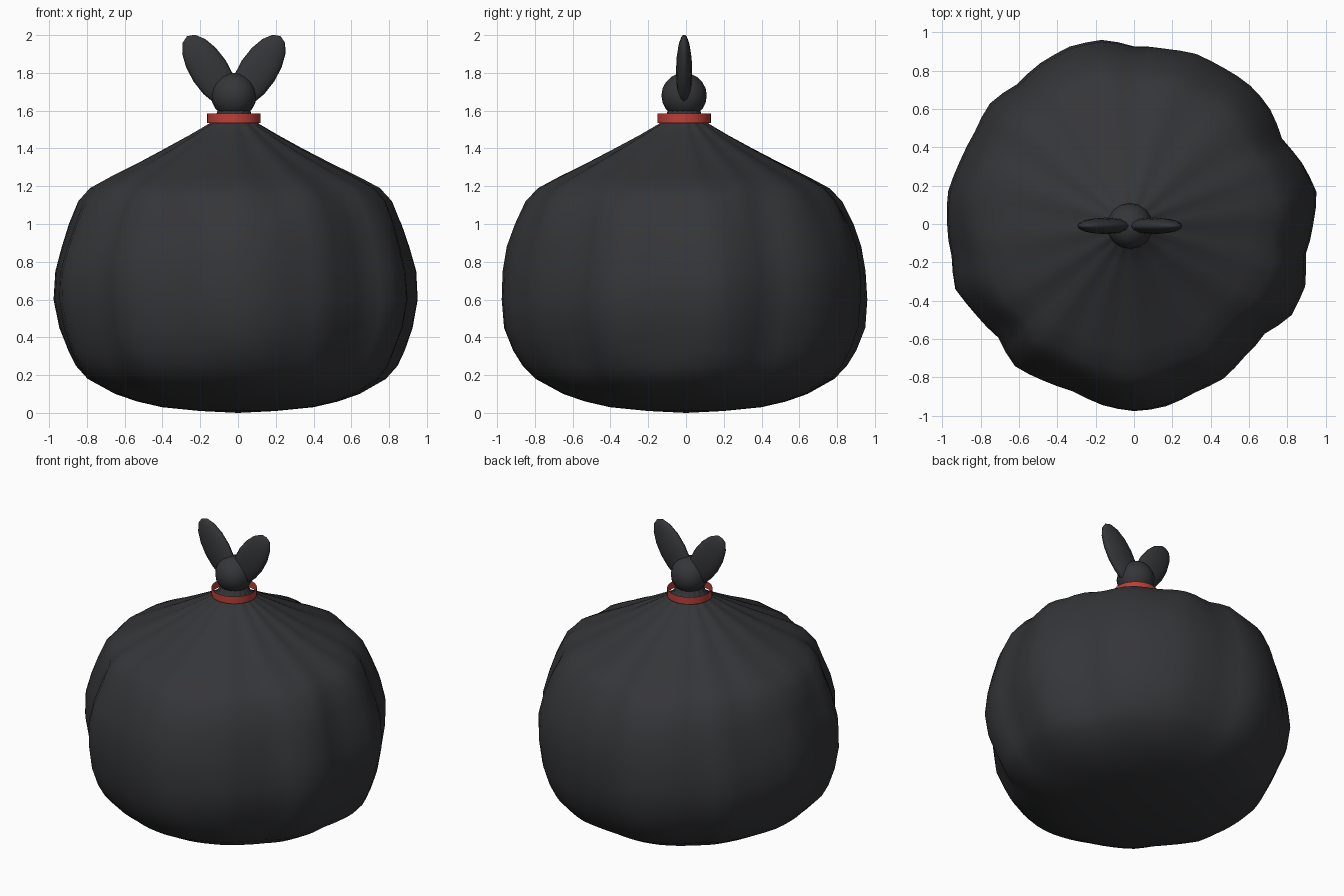
import bpy, bmesh
from math import sin, cos, pi, radians

if "Cube" in bpy.data.objects:
    bpy.data.objects.remove(bpy.data.objects["Cube"])

CX, CY = -0.022, -0.01          # axis of the tied neck


def paint(obj, name, col):
    m = bpy.data.materials.new(name)
    m.diffuse_color = col
    m.use_nodes = True
    m.node_tree.nodes["Principled BSDF"].inputs["Base Color"].default_value = m.diffuse_color
    obj.data.materials.append(m)


def smooth(obj, angle):
    bpy.ops.object.select_all(action='DESELECT')
    obj.select_set(True)
    bpy.context.view_layer.objects.active = obj
    bpy.ops.object.shade_smooth_by_angle(angle=radians(angle))


# Bag: (height, radius) profile and lumpy belly outline every 10 degrees
profile = [(0.01, 0.2), (0.03, 0.4), (0.06, 0.53), (0.10, 0.645), (0.18, 0.785),
           (0.25, 0.845), (0.33, 0.885), (0.45, 0.93), (0.6, 0.95), (0.75, 0.943),
           (0.88, 0.915), (1.0, 0.875), (1.12, 0.82), (1.19, 0.755), (1.25, 0.645),
           (1.32, 0.505), (1.40, 0.355), (1.47, 0.23), (1.53, 0.13), (1.56, 0.10),
           (1.61, 0.08)]
outline = [.93, .965, .94, .90, .93, .945, .95, .96, .94, .93, .98, .995,
           .98, .95, .975, .96, .97, .985, .97, .965, 1.0, .96, .925, .97,
           .955, .945, .97, .98, .97, .945, .94, .90, .885, .95, .955, .91]
N = 72

bm = bmesh.new()
rings = []
for z, r in profile:
    belly = max(0.0, min(1.0, z / 0.3, (1.5 - z) / 0.4))     # outline strength
    top = max(0.0, min(1.0, (z - 1.0) / 0.4))                # pleat strength
    ring = []
    for i in range(N):
        a = 2 * pi * i / N
        o = (outline[i // 2] + outline[(i + 1) // 2 % 36]) / 2
        k = 1 + belly * (o / 0.955 - 1)
        k += belly * 0.012 * sin(3 * a + 7 * z) * cos(5 * a - 5 * z)
        k += 0.03 * top * sin(16 * a + sin(3 * a))
        ring.append(bm.verts.new((r * k * cos(a) + CX * top,
                                  r * k * sin(a) + CY * top, z)))
    rings.append(ring)
for lo, hi in zip(rings, rings[1:]):
    for i in range(N):
        j = (i + 1) % N
        bm.faces.new((lo[i], lo[j], hi[j], hi[i]))
for ring, z, x, y in ((rings[0], 0, 0, 0), (rings[-1], 1.62, CX, CY)):
    c = bm.verts.new((x, y, z))
    for i in range(N):
        bm.faces.new((ring[i], ring[(i + 1) % N], c))
bmesh.ops.recalc_face_normals(bm, faces=bm.faces)
me = bpy.data.meshes.new("bag")
bm.to_mesh(me)
bm.free()
bag = bpy.data.objects.new("bag", me)
bpy.context.collection.objects.link(bag)
smooth(bag, 60)
black = (0.035, 0.036, 0.04, 1)
paint(bag, "black_plastic", black)

# Red tie: open band around the neck
bpy.ops.mesh.primitive_cylinder_add(vertices=32, radius=0.142, depth=0.05,
                                    end_fill_type='NOTHING', location=(CX, CY, 1.56))
tie = bpy.context.object
tie.name = "tie_band"
smooth(tie, 40)
paint(tie, "red_tie", (0.5, 0.05, 0.04, 1))

# Knot
bpy.ops.mesh.primitive_uv_sphere_add(segments=16, ring_count=10, radius=0.12,
                                     location=(CX, CY, 1.68))
knot = bpy.context.object
knot.name = "knot"
smooth(knot, 60)
knot.data.materials.append(bag.data.materials[0])

# Two flattened ears of plastic above the knot
for side, name in ((-1, "left_ear"), (1, "right_ear")):
    bpy.ops.mesh.primitive_uv_sphere_add(segments=12, ring_count=8, radius=1,
                                         location=(CX + side * 0.128, CY, 1.81),
                                         rotation=(0, side * radians(33), 0))
    ear = bpy.context.object
    ear.name = name
    ear.scale = (0.102, 0.043, 0.22)
    smooth(ear, 60)
    ear.data.materials.append(bag.data.materials[0])
